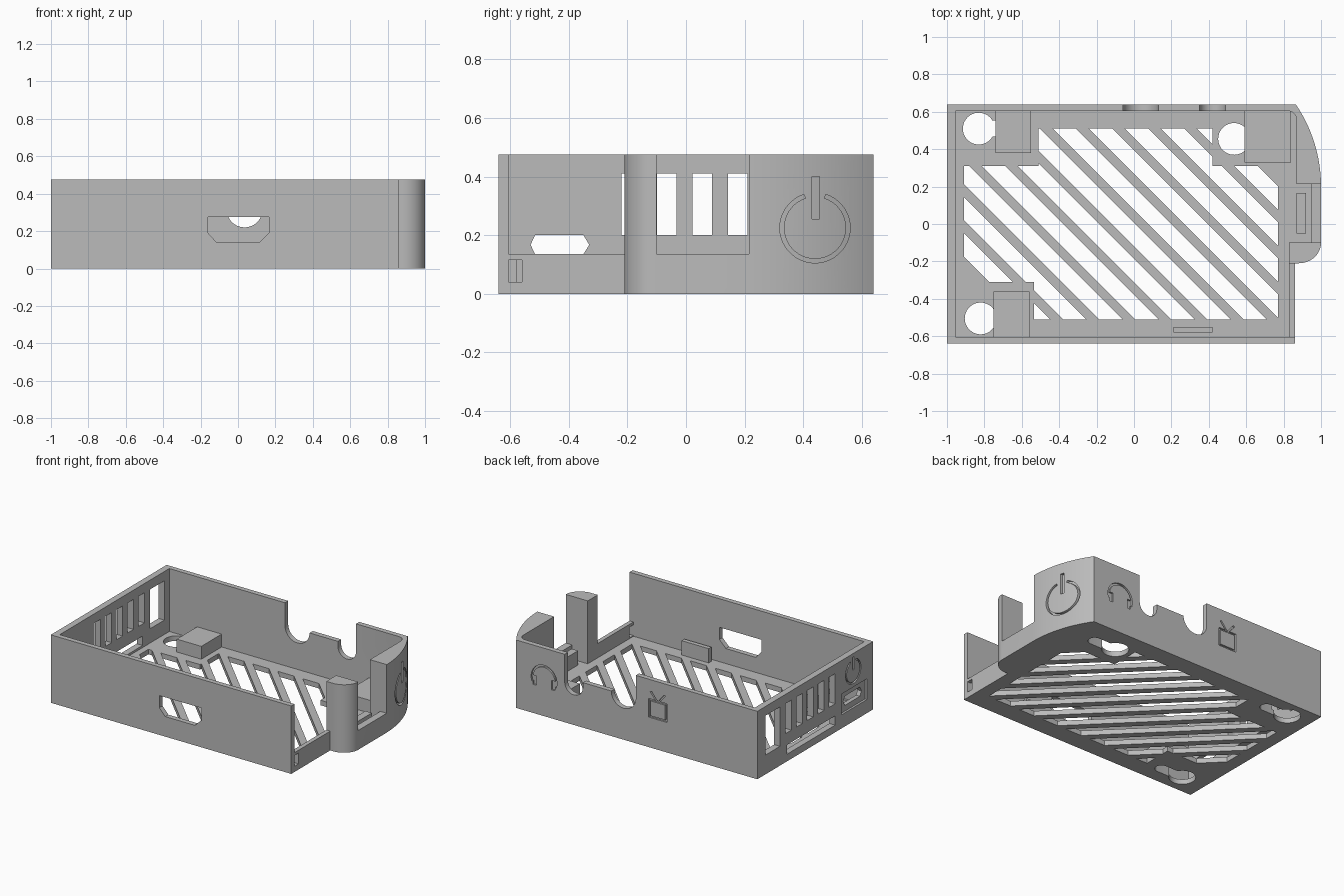
import bpy, bmesh, math

cube = bpy.data.objects.get("Cube")
if cube:
    bpy.data.objects.remove(cube)

grey = bpy.data.materials.new("plain_grey")
grey.use_nodes = True
grey.diffuse_color = (0.5, 0.5, 0.5, 1)
grey.node_tree.nodes["Principled BSDF"].inputs["Base Color"].default_value = (0.5, 0.5, 0.5, 1)

PLACE = {"x": lambda a, b, h: (h, a, b),
         "y": lambda a, b, h: (a, h, b),
         "z": lambda a, b, h: (a, b, h)}


def prism(name, pts, axis, lo, hi):
    """Closed prism: a 2D outline carried along an axis from lo to hi."""
    bm = bmesh.new()
    low = [bm.verts.new(PLACE[axis](a, b, lo)) for a, b in pts]
    high = [bm.verts.new(PLACE[axis](a, b, hi)) for a, b in pts]
    bm.faces.new(low[::-1])
    bm.faces.new(high)
    for i in range(len(pts)):
        j = (i + 1) % len(pts)
        bm.faces.new((low[i], low[j], high[j], high[i]))
    if bm.calc_volume(signed=True) < 0:
        bmesh.ops.reverse_faces(bm, faces=bm.faces[:])
    mesh = bpy.data.meshes.new(name)
    bm.to_mesh(mesh)
    bm.free()
    mesh.materials.append(grey)
    ob = bpy.data.objects.new(name, mesh)
    bpy.context.scene.collection.objects.link(ob)
    return ob


def rect(a0, a1, b0, b1):
    return [(a0, b0), (a1, b0), (a1, b1), (a0, b1)]


def arc(ca, cb, r, start, end, n=24, rb=None):
    steps = [math.radians(start + (end - start) * i / n) for i in range(n + 1)]
    return [(ca + r * math.cos(t), cb + (rb or r) * math.sin(t)) for t in steps]


def ring(ca, cb, r_out, r_in, start, end, n=40):
    return arc(ca, cb, r_out, start, end, n) + arc(ca, cb, r_in, end, start, n)


def boolean(ob, tool, op="DIFFERENCE"):
    """Apply a boolean; if one solver yields nothing, use the next."""
    for solver in ("EXACT", "MANIFOLD", "FLOAT"):
        before = ob.data.copy()
        mod = ob.modifiers.new("shape", "BOOLEAN")
        mod.operation, mod.solver, mod.object = op, solver, tool
        bpy.context.view_layer.objects.active = ob
        bpy.ops.object.modifier_apply(modifier=mod.name)
        if len(ob.data.polygons) > 3:
            break
        ob.data = before
    bpy.data.objects.remove(tool)


FLOOR, SILL, TOP = 0.035, 0.135, 0.475

# Outer shell with the bulging side compartment
R = 0.784
CX, CY = 1 - R, 0.2
sweep = math.degrees(math.asin(0.44 / R))
outline = ([(-1, -0.64), (0.86, -0.64), (0.86, -0.21)]
           + arc(0.88, -0.1, 0.12, -90, 0, 16, 0.11)
           + arc(CX, CY, R, 0, sweep, 24) + [(-1, 0.64)])
case = prism("case_body", outline, "z", 0, TOP)


def cut(pts, axis, lo, hi):
    boolean(case, prism("cutter", pts, axis, lo, hi))


# Hollow interior, lowered side wall and side opening
cut([(-0.955, -0.605), (0.83, -0.605), (0.83, -0.1), (0.95, -0.1), (0.95, 0.215),
     (0.87, 0.215)] + arc(0.82, 0.555, 0.05, 0, 80, 8) + [(-0.955, 0.605)], "z", FLOOR, 1)
cut(rect(0.8, 0.9, -0.605, -0.21), "z", SILL, 1)
cut(rect(0.9, 1.1, -0.1, 0.215), "z", SILL, 1)
cut(rect(-0.605, -0.56, 0.04, 0.115), "x", 0.8, 0.9)

# Screw covers above the keyholes
for pts in (rect(-0.74, -0.55, 0.38, 0.62), rect(-0.75, -0.56, -0.62, -0.36),
            rect(0.59, 0.84, 0.33, 0.615)):
    boolean(case, prism("screw_cover", pts, "z", 0.01, 0.125), "UNION")

# Keyholes: round entry plus narrow neck
for kx, ky in ((-0.83, 0.51), (-0.82, -0.505), (0.535, 0.455)):
    cut(arc(kx, ky, 0.085, 30, 330, 32) + arc(kx + 0.17, ky, 0.0425, -90, 90, 10),
        "z", -0.1, 0.09)

# Diagonal floor slots, each trimmed to a stepped field
field = [(-0.91, -0.31), (-0.535, -0.31), (-0.535, -0.51), (0.77, -0.51), (0.77, 0.31),
         (0.42, 0.31), (0.42, 0.51), (-0.51, 0.51), (-0.51, 0.31), (-0.91, 0.31)]
for k in range(11):
    c = -1.083 + k * 0.193
    slot = prism("slot", [(c - 1, 1), (c + 1, -1), (c + 1.125, -1), (c - 0.875, 1)],
                 "z", -0.1, 0.06)
    boolean(slot, prism("field", field, "z", -0.08, FLOOR + 0.01), "INTERSECT")
    boolean(case, slot)

# Front port
cut([(-0.16, 0.275), (-0.16, 0.19), (-0.115, 0.14), (0.115, 0.14), (0.165, 0.19),
     (0.165, 0.275)], "y", -0.7, -0.58)

# Back wall: lowered bridge and two round cable notches
cut(rect(0.03, 0.42, 0.315, 0.6), "y", 0.58, 0.7)
for nx, r, nz in ((0.035, 0.095, 0.315), (0.42, 0.07, 0.28)):
    cut(arc(nx, nz, r, 180, 360) + [(nx + r, 0.6), (nx - r, 0.6)], "y", 0.58, 0.7)

# Left wall: vents, large window, low card slot, plug port with recess
for k in range(5):
    y = -0.22 + k * 0.121
    cut(rect(y, y + 0.067, 0.2, 0.41), "x", -1.1, -0.9)
cut(rect(0.39, 0.55, SILL, 0.41), "x", -1.1, -0.9)
cut(rect(-0.22, 0.31, 0.05, 0.115), "x", -1.1, -0.9)
cut(rect(-0.57, -0.29, 0.095, 0.24), "x", -1.1, -0.985)
cut([(-0.53, 0.167), (-0.515, SILL), (-0.35, SILL), (-0.33, 0.167), (-0.35, 0.2),
     (-0.515, 0.2)], "x", -1.1, -0.9)

# Engraved power mark on the left wall
cut(ring(-0.42, 0.35, 0.085, 0.074, 112, 428), "x", -1.1, -0.988)
cut(rect(-0.429, -0.411, 0.36, 0.45), "x", -1.1, -0.988)

# Engraved power mark on the curved side, following its curve
for pts in (ring(0.44, 0.225, 0.12, 0.106, 108, 432), rect(0.43, 0.455, 0.255, 0.4)):
    mark = prism("mark_cutter", pts, "x", 0.88, 1.1)
    core = prism("core", arc(CX, CY, R - 0.018, -40, 80, 60) + [(CX, CY)], "z", -1, 1)
    boolean(mark, core)
    boolean(case, mark)

# Engraved headphone mark on the back
cut(ring(0.65, 0.255, 0.1, 0.086, -20, 200), "y", 0.628, 0.7)
for side in (-1, 1):
    ex = 0.65 + side * 0.072
    cut(rect(ex - 0.014, ex + 0.014, 0.2, 0.265), "y", 0.628, 0.7)

# Engraved screen mark on the back
SX, SZ = -0.23, 0.275
frame = prism("frame_cutter", rect(SX - 0.07, SX + 0.07, SZ - 0.065, SZ + 0.065), "y", 0.628, 0.7)
boolean(frame, prism("pane", rect(SX - 0.057, SX + 0.057, SZ - 0.052, SZ + 0.052), "y", 0.5, 0.8))
boolean(case, frame)
for side in (-1, 1):
    cut([(SX, SZ + 0.06), (SX + side * 0.012, SZ + 0.06),
         (SX + side * 0.06, SZ + 0.115), (SX + side * 0.048, SZ + 0.12)], "y", 0.628, 0.7)

# Board locating tabs on the floor
prism("front_tab", rect(0.21, 0.42, -0.58, -0.55), "z", FLOOR, SILL)
prism("side_tab", rect(0.87, 0.92, -0.05, 0.165), "z", FLOOR, SILL)

# Smooth the curved faces, keep edges crisp
bpy.ops.object.select_all(action="DESELECT")
case.select_set(True)
bpy.context.view_layer.objects.active = case
bpy.ops.object.shade_smooth_by_angle(angle=math.radians(25))
